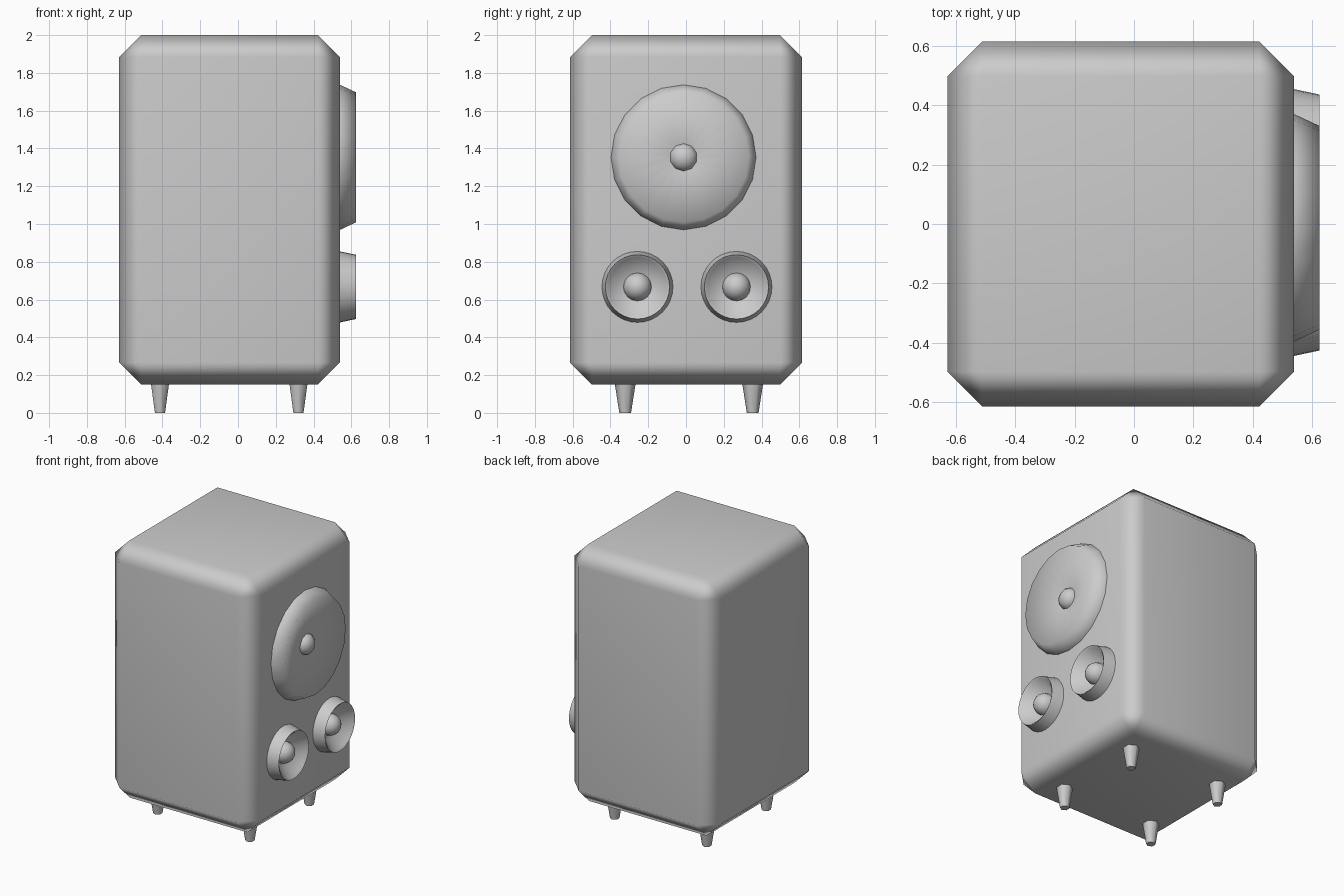
import bpy, bmesh, math
from mathutils import Vector

if "Cube" in bpy.data.objects:
    bpy.data.objects.remove(bpy.data.objects["Cube"])


def make_object(name, bm, smooth_angle=60):
    bmesh.ops.recalc_face_normals(bm, faces=bm.faces)
    mesh = bpy.data.meshes.new(name)
    bm.to_mesh(mesh)
    bm.free()
    obj = bpy.data.objects.new(name, mesh)
    bpy.context.collection.objects.link(obj)
    bpy.ops.object.select_all(action='DESELECT')
    obj.select_set(True)
    bpy.context.view_layer.objects.active = obj
    bpy.ops.object.shade_smooth_by_angle(angle=math.radians(smooth_angle))
    return obj


def lathe_x(name, profile, y, z, sides, smooth_angle=60):
    """Revolve (x, radius) points around an axis parallel to x."""
    bm = bmesh.new()
    rings = []
    for x, r in profile:
        if r == 0:
            rings.append([bm.verts.new((x, y, z))] * sides)
            continue
        ring = []
        for i in range(sides):
            a = 2 * math.pi * i / sides
            ring.append(bm.verts.new((x, y + r * math.sin(a), z + r * math.cos(a))))
        rings.append(ring)
    for a, b in zip(rings, rings[1:]):
        for i in range(sides):
            j = (i + 1) % sides
            bm.faces.new(list(dict.fromkeys((a[i], a[j], b[j], b[i]))))
    return make_object(name, bm, smooth_angle)


def dome(base_x, radius, height, steps=4):
    """Profile points of a rounded cap."""
    pts = [(base_x + height * math.sin(t * math.pi / 2 / steps),
            radius * math.cos(t * math.pi / 2 / steps)) for t in range(steps)]
    return pts + [(base_x + height, 0)]


# Cabinet with softly shaded chamfered edges
bm = bmesh.new()
bmesh.ops.create_cube(bm, size=1)
for v in bm.verts:
    v.co = Vector((-0.045 + v.co.x * 1.17, v.co.y * 1.23, 1.075 + v.co.z * 1.85))
bmesh.ops.bevel(bm, geom=bm.edges[:], offset=0.117, segments=1, affect='EDGES')
cabinet = make_object("cabinet", bm)
weighted = cabinet.modifiers.new("soft_edges", 'WEIGHTED_NORMAL')
weighted.mode = 'FACE_AREA'

# Large driver: tapered surround, shallow cone and centre cap
lathe_x("woofer", [(0.53, 0.385), (0.54, 0.384), (0.625, 0.344), (0.55, 0.06), (0.545, 0)],
        -0.013, 1.353, 20, 180)
lathe_x("woofer_cap", dome(0.545, 0.075, 0.06), -0.013, 1.353, 10)

# Two small drivers: deeper cups with domed centres
for side, y in (("left", -0.257), ("right", 0.267)):
    lathe_x("tweeter_" + side,
            [(0.53, 0.19), (0.54, 0.188), (0.625, 0.17), (0.615, 0.155), (0.548, 0.10), (0.545, 0)],
            y, 0.667, 32, 50)
    lathe_x("tweeter_cap_" + side, dome(0.545, 0.075, 0.075), y, 0.667, 16)

# Four tapered six-sided feet
for x in (-0.413, 0.32):
    for y in (-0.322, 0.353):
        bm = bmesh.new()
        bmesh.ops.create_cone(bm, cap_ends=True, segments=6,
                              radius1=0.031, radius2=0.056, depth=0.16)
        foot = make_object("foot", bm)
        # turn the corners to point along y
        if abs(max(v.co.x for v in foot.data.vertices) - 0.056) < 1e-4:
            foot.rotation_euler.z = math.pi / 2
        foot.location = (x, y, 0.08)
